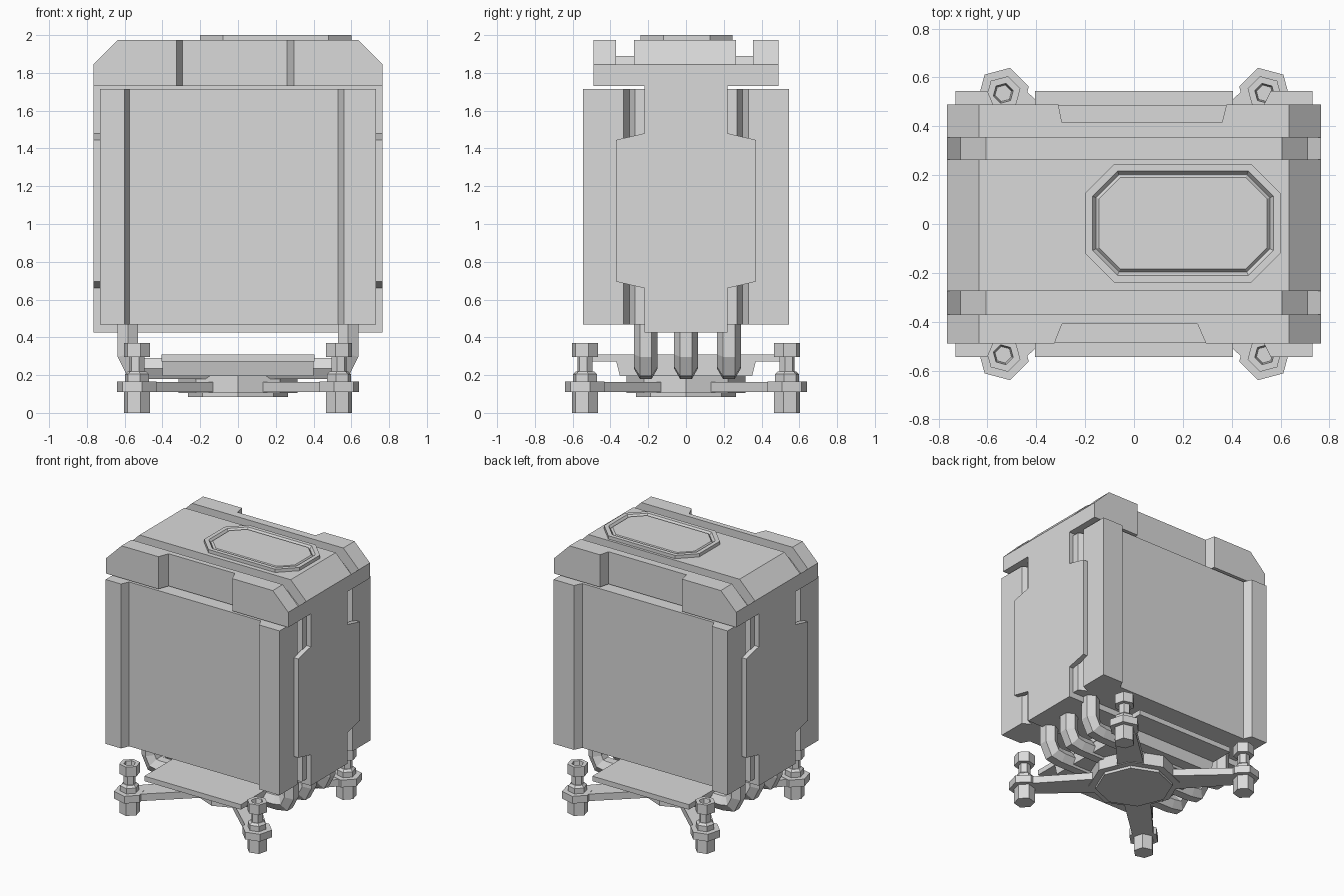
import bpy, bmesh, math
from mathutils import Vector

cube = bpy.data.objects.get("Cube")
if cube:
    bpy.data.objects.remove(cube)

metal = bpy.data.materials.new("light_grey_metal")
metal.use_nodes = True
metal.diffuse_color = (0.7, 0.7, 0.7, 1)
metal.node_tree.nodes["Principled BSDF"].inputs["Base Color"].default_value = (0.7, 0.7, 0.7, 1)


def finish(name, bm):
    mesh = bpy.data.meshes.new(name)
    bm.to_mesh(mesh)
    bm.free()
    mesh.materials.append(metal)
    obj = bpy.data.objects.new(name, mesh)
    bpy.context.collection.objects.link(obj)
    return obj


def prism(name, pts, lo, hi, axis="z", insets=()):
    """Extrude a 2D outline along an axis; insets (width, depth) shape the far cap."""
    place = {"x": lambda a, b, t: (t, a, b),
             "y": lambda a, b, t: (a, t, b),
             "z": lambda a, b, t: (a, b, t)}[axis]
    bm = bmesh.new()
    low = [bm.verts.new(place(a, b, lo)) for a, b in pts]
    high = [bm.verts.new(place(a, b, hi)) for a, b in pts]
    bm.faces.new(low)
    cap = bm.faces.new(high)
    n = len(pts)
    for i in range(n):
        j = (i + 1) % n
        bm.faces.new((low[i], low[j], high[j], high[i]))
    bmesh.ops.recalc_face_normals(bm, faces=bm.faces)
    for width, depth in insets:
        bmesh.ops.inset_region(bm, faces=[cap], thickness=width, depth=depth,
                               use_even_offset=True)
    return finish(name, bm)


def hex_tube(name, path, y, r):
    """Sweep a hexagon along a path in the xz plane with mitred bends."""
    bm = bmesh.new()
    pts = [Vector(p) for p in path]
    rings = []
    for i, p in enumerate(pts):
        before = (p - pts[i - 1]).normalized() if i else None
        after = (pts[i + 1] - p).normalized() if i < len(pts) - 1 else None
        before, after = before or after, after or before
        along = (before + after).normalized()
        side = Vector((-along.y, along.x)) / along.dot(after)
        ring = []
        for a, b in hexagon(0, 0, r):
            q = p + side * b
            ring.append(bm.verts.new((q.x, y + a, q.y)))
        rings.append(ring)
    for one, two in zip(rings, rings[1:]):
        for k in range(6):
            j = (k + 1) % 6
            bm.faces.new((one[k], one[j], two[j], two[k]))
    bm.faces.new(rings[0])
    bm.faces.new(rings[-1])
    bmesh.ops.recalc_face_normals(bm, faces=bm.faces)
    return finish(name, bm)


def rect(x0, x1, y0, y1):
    return [(x0, y0), (x1, y0), (x1, y1), (x0, y1)]


def octagon(cx, cy, hx, hy, cut):
    half = [(hx, -hy + cut), (hx, hy - cut), (hx - cut, hy), (-hx + cut, hy)]
    return [(cx + s * a, cy + s * b) for s in (1, -1) for a, b in half]


def polygon(cx, cy, r, sides, turn=0.0):
    return [(cx + r * math.cos(turn + k * math.tau / sides),
             cy + r * math.sin(turn + k * math.tau / sides)) for k in range(sides)]


def hexagon(cx, cy, r, turn=0.0):
    return polygon(cx, cy, r, 6, turn)


def mirror(half):
    """Close an outline by mirroring it across the vertical axis."""
    return half + [(-a, b) for a, b in reversed(half)]


def subtract(obj, cutter):
    mod = obj.modifiers.new("cut", "BOOLEAN")
    mod.operation = "DIFFERENCE"
    mod.solver = "EXACT"
    mod.object = cutter
    dg = bpy.context.evaluated_depsgraph_get()
    mesh = bpy.data.meshes.new_from_object(obj.evaluated_get(dg))
    obj.modifiers.clear()
    obj.data = mesh
    bpy.data.objects.remove(cutter)


# Fin stack with recessed front and back panels and V grooves in the sides
deep = 0.485
front = [(-0.73, -0.27), (-0.67, -0.30), (-0.73, -0.33), (-0.73, -0.545), (-0.60, -0.545),
         (-0.575, -deep), (0.53, -deep), (0.56, -0.545), (0.73, -0.545), (0.73, -0.33),
         (0.67, -0.30), (0.73, -0.27)]
prism("fin_stack", front + [(x, -y) for x, y in reversed(front)], 0.468, 1.715)

# Central core and the flared plates on both sides
prism("core_frame", rect(-0.74, 0.74, -0.22, 0.22), 0.425, 1.74)
flare = mirror([(0.22, 0.425), (0.22, 0.66), (0.37, 0.695), (0.37, 1.445),
                (0.22, 1.48), (0.22, 1.74)])
for side, sx in (("right", -1), ("left", 1)):
    prism(side + "_side_plate", flare, sx * 0.725, sx * 0.765, "x")

# Lid made of chamfered rails with two lower channels between them
rail = mirror([(0.765, 1.73), (0.765, 1.845), (0.635, 1.975)])
channel = mirror([(0.765, 1.73), (0.765, 1.845), (0.71, 1.79), (0.605, 1.89)])
front_rail = prism("lid_front_rail", rail, -0.49, -0.37, "y")
prism("lid_front_channel", channel, -0.37, -0.275, "y")
prism("lid_centre", rail, -0.275, 0.265, "y")
prism("lid_back_channel", channel, 0.265, 0.355, "y")
back_rail = prism("lid_back_rail", rail, 0.355, 0.49, "y")
subtract(front_rail, prism("front_notch", [(-0.334, -0.51), (-0.295, -0.41), (0.26, -0.41),
                                           (0.304, -0.51)], 1.6, 2.1))
subtract(back_rail, prism("back_notch", [(-0.314, 0.51), (-0.295, 0.415), (0.36, 0.415),
                                         (0.384, 0.51)], 1.6, 2.1))

# Raised badge plate with a groove around its panel
prism("top_badge", octagon(0.2, 0.003, 0.4, 0.243, 0.12), 1.96, 2.0,
      insets=((0.03, 0), (0.014, -0.02), (0.012, 0.015)))

# Heat pipes bending through the base
bend = [(-0.583, 0.5), (-0.583, 0.31), (-0.55, 0.245), (-0.49, 0.235)]
for i, y in enumerate((-0.213, 0, 0.227)):
    hex_tube("heat_pipe_" + str(i + 1), bend + [(-x, z) for x, z in reversed(bend)], y, 0.063)

# Base block, its wide cover and the stepped contact plate
prism("base_cover", rect(-0.405, 0.405, -0.545, 0.545), 0.272, 0.31)
prism("base_block", mirror([(0.35, 0.195), (0.37, 0.275)]), -0.4, 0.4, "x")
prism("contact_plate", polygon(0, 0, 0.315, 8), 0.105, 0.2)
prism("contact_foot", polygon(0, 0, 0.265, 8), 0.085, 0.11)

# Mounting arms with a screw, nut and foot at each end
for sx, xname in ((-1, "right"), (1, "left")):
    for sy, yname in ((-1, "front"), (1, "back")):
        tag = yname + "_" + xname + "_"
        end = Vector((sx * 0.535, sy * 0.535))
        out = end.normalized()
        across = Vector((-out.y, out.x))
        turn = math.atan2(out.y, out.x)
        start = out * 0.2
        arm = [start + across * 0.095, start - across * 0.095,
               end - across * 0.07, end + across * 0.07]
        prism(tag + "arm", [tuple(p) for p in arm], 0.11, 0.163)
        prism(tag + "pad", hexagon(*end, 0.108, turn), 0.11, 0.165)
        prism(tag + "foot", hexagon(*end, 0.072, turn), 0, 0.12)
        prism(tag + "nut", hexagon(*end, 0.066, turn), 0.16, 0.205, insets=((0.015, 0.015),))
        prism(tag + "shaft", hexagon(*end, 0.042, turn), 0.19, 0.31)
        prism(tag + "screw_head", hexagon(*end, 0.072, turn), 0.295, 0.37,
              insets=((0.026, 0), (0.006, -0.04)))
